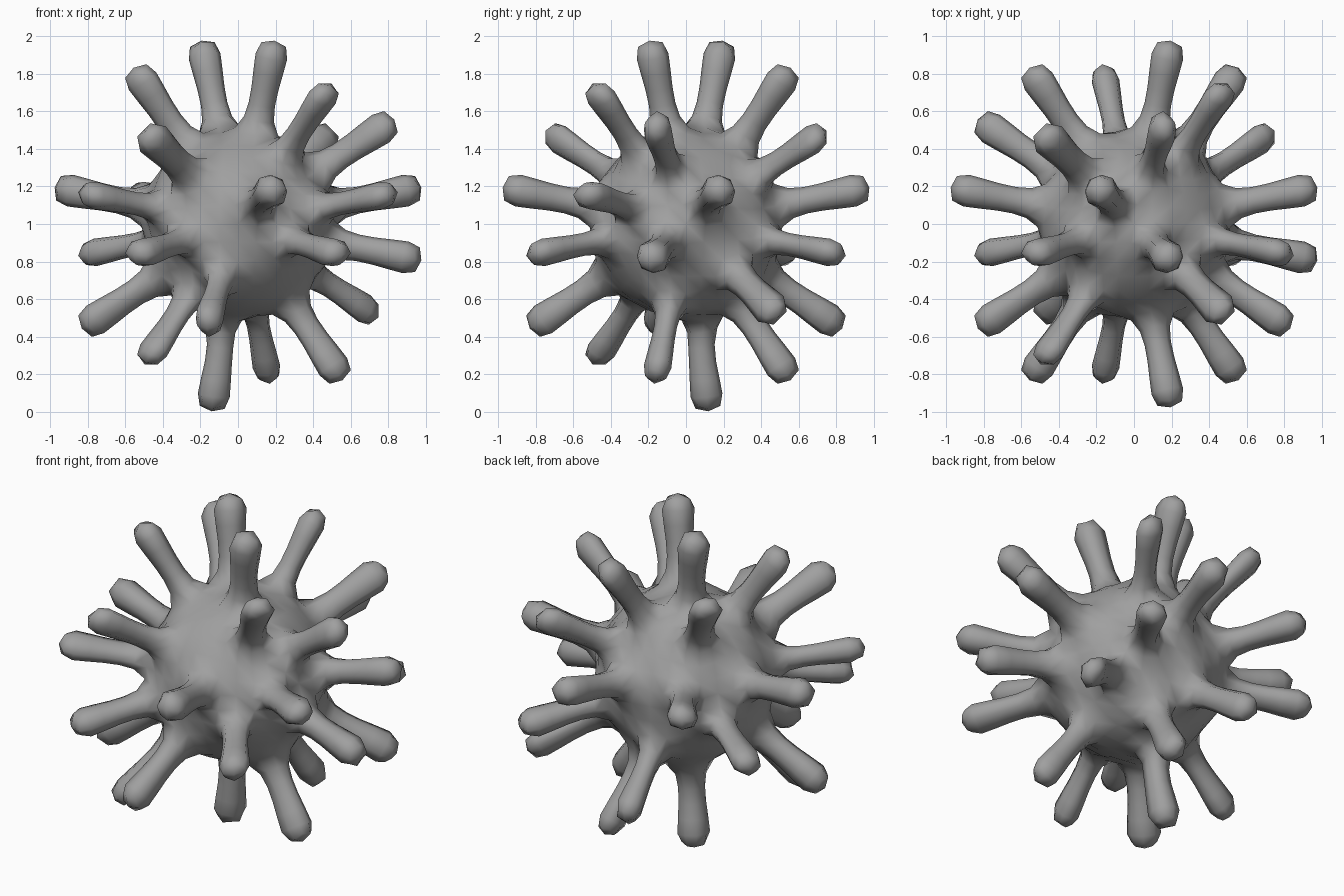
import bpy, bmesh, math
from mathutils import Vector

if "Cube" in bpy.data.objects:
    bpy.data.objects.remove(bpy.data.objects["Cube"])

BODY_R = 0.52
# Each spike grows from one cell of a 4x4-per-side cube sphere:
# 4 marks the cube side, 1 and 3 the inner and outer cell centres.
SPIKES = [
    (-1, 1, 4), (1, -1, 4), (-3, -1, 4), (1, 3, 4),          # top
    (-1, 1, -4), (3, -1, -4), (1, 3, -4),                    # bottom
    (4, 1, 1), (4, -1, -1), (4, -1, 3), (4, -3, 1),          # right
    (-4, 1, 1), (-4, -3, 1), (-4, 3, -1), (-4, -1, -3),      # left
    (1, 4, 1), (-3, 4, 1), (-1, 4, -3), (3, 4, -1),          # back
    (1, -4, 1), (-3, -4, -1), (3, -4, -1), (-1, -4, -3),     # front
    (3, 4, 3), (3, -3, 4), (-3, -4, 3),                      # corners
    (-3, 3, 4), (-3, -3, -4), (4, 3, -3),
]
# Rings along a spike: distance from centre, width relative to the base cell
RINGS = [(0.66, 0.66), (0.84, 0.82), (1.015, 0.93)]


def on_sphere(v):
    """Equal-angle mapping from cube to unit sphere."""
    return Vector([math.tan(c * math.pi / 4) for c in v]).normalized()


# Spherical cage for the body
bm = bmesh.new()
bmesh.ops.create_cube(bm, size=2)
bmesh.ops.subdivide_edges(bm, edges=bm.edges[:], cuts=3, use_grid_fill=True)
for v in bm.verts:
    v.co = on_sphere(v.co) * BODY_R
bm.normal_update()

# Pick the cell under each spike, then grow the rings
cells = bm.faces[:]
picked = []
for s in SPIKES:
    d = on_sphere(Vector(s) / 4)
    face = max(cells, key=lambda f: f.calc_center_median().normalized().dot(d))
    if s == (-1, 1, -4):
        d = Vector((-0.13, 0.11, -0.92)).normalized()   # slightly straighter bottom spike
    picked.append((face, d))

for face, d in picked:
    centre = face.calc_center_median()
    flat = []
    for v in face.verts:
        off = v.co - centre
        flat.append(off - d * off.dot(d))
    for dist, width in RINGS:
        face = bmesh.ops.extrude_discrete_faces(bm, faces=[face])["faces"][0]
        for v, off in zip(face.verts, flat):
            v.co = d * dist + off * width

bmesh.ops.recalc_face_normals(bm, faces=bm.faces[:])
for f in bm.faces:
    f.smooth = True
mesh = bpy.data.meshes.new("spiky_ball")
bm.to_mesh(mesh)
bm.free()

ball = bpy.data.objects.new("spiky_ball", mesh)
bpy.context.collection.objects.link(ball)
ball.location.z = 1.0
sub = ball.modifiers.new("rounding", 'SUBSURF')
sub.levels = sub.render_levels = 1
sub.use_limit_surface = False

grey = bpy.data.materials.new("plain_grey")
grey.diffuse_color = (0.35, 0.35, 0.35, 1)
grey.use_nodes = True
grey.node_tree.nodes["Principled BSDF"].inputs["Base Color"].default_value = grey.diffuse_color
mesh.materials.append(grey)
